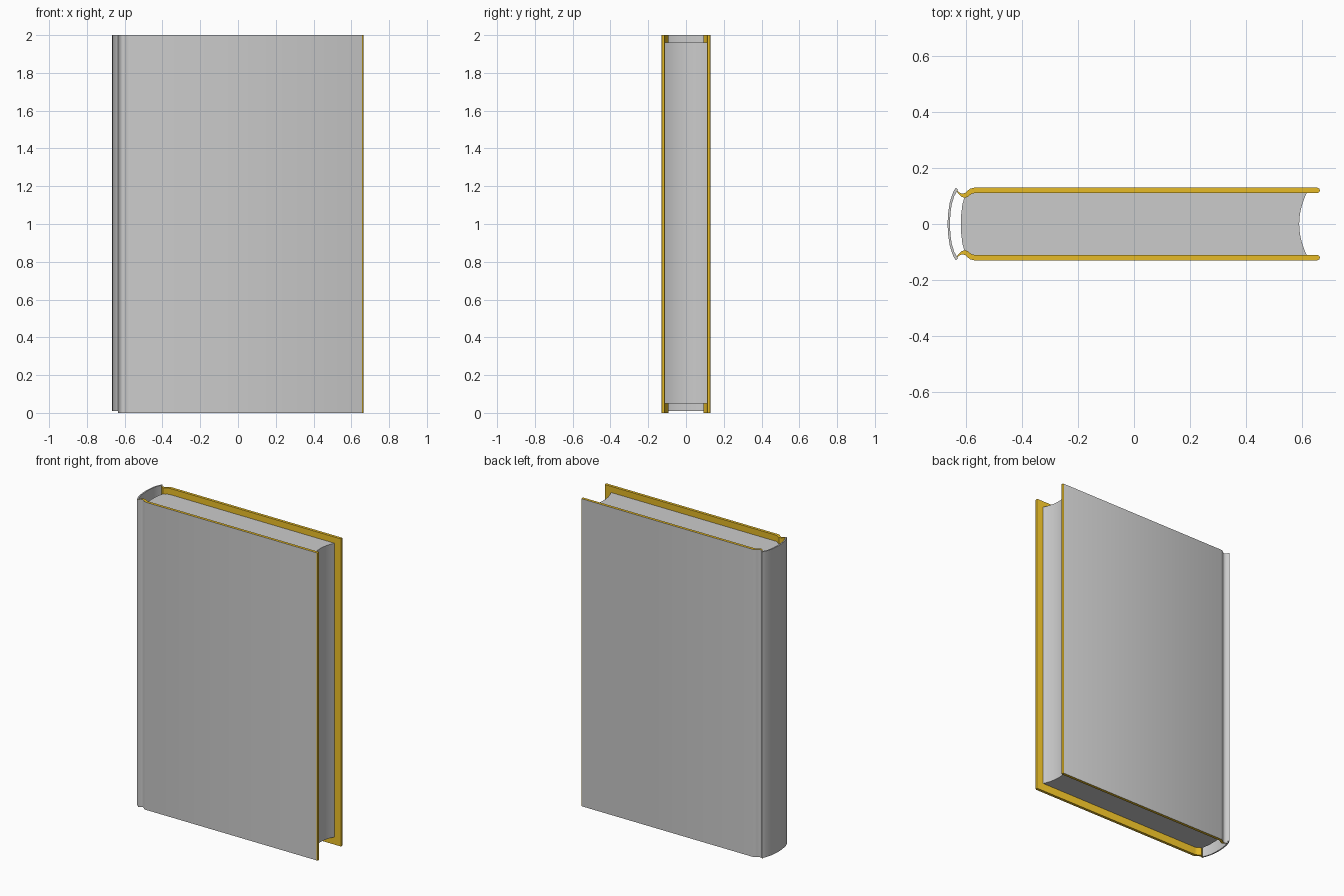
import bpy, bmesh, math

if "Cube" in bpy.data.objects:
    bpy.data.objects.remove(bpy.data.objects["Cube"])

cloth = bpy.data.materials.new("grey_cloth")
gold = bpy.data.materials.new("gold_lining")
gold.diffuse_color = (0.80, 0.50, 0.02, 1)
gold.use_nodes = True
gold.node_tree.nodes["Principled BSDF"].inputs["Base Color"].default_value = gold.diffuse_color


def extrude_profile(name, pts, z0, z1, outer_count=0, coloured=False):
    """Extrude a closed plan outline; the first outer_count side faces get grey cloth."""
    bm = bmesh.new()
    low = [bm.verts.new((x, y, z0)) for x, y in pts]
    high = [bm.verts.new((x, y, z1)) for x, y in pts]
    n = len(pts)
    bm.faces.new(low)
    bm.faces.new(high)
    for f in bm.faces:
        f.material_index = 1 if coloured else 0
    for i in range(n):
        j = (i + 1) % n
        f = bm.faces.new((low[i], low[j], high[j], high[i]))
        f.material_index = 1 if coloured and i >= outer_count else 0
    bmesh.ops.recalc_face_normals(bm, faces=bm.faces)
    me = bpy.data.meshes.new(name)
    bm.to_mesh(me)
    bm.free()
    if coloured:
        me.materials.append(cloth)
        me.materials.append(gold)
    ob = bpy.data.objects.new(name, me)
    bpy.context.collection.objects.link(ob)
    bpy.ops.object.select_all(action='DESELECT')
    ob.select_set(True)
    bpy.context.view_layer.objects.active = ob
    bpy.ops.object.shade_smooth_by_angle(angle=math.radians(40))
    return ob


def mirrored(half):
    """Half outline from +y end to y = 0, continued on the -y side."""
    return half + [(x, -y) for x, y in reversed(half[:-1])]


# Cover boards with the hinge groove beside the spine
outer = [(-0.634, 0.123), (-0.624, 0.113), (-0.613, 0.108), (-0.602, 0.111),
         (-0.594, 0.119), (-0.585, 0.126), (-0.572, 0.1295), (0.656, 0.1295)]
inner = [(0.662, 0.126), (0.664, 0.120), (0.662, 0.114), (0.656, 0.111),
         (-0.568, 0.111), (-0.582, 0.107), (-0.592, 0.098),
         (-0.604, 0.093), (-0.617, 0.098), (-0.629, 0.110)]
for name, s in (("front_cover", -1), ("back_cover", 1)):
    extrude_profile(name, [(x, s * y) for x, y in outer + inner], 0, 2,
                    len(outer) - 1, True)

# Hollow rounded spine
spine_out = mirrored([(-0.629, 0.123), (-0.636, 0.1295), (-0.643, 0.119), (-0.650, 0.104),
                      (-0.659, 0.073), (-0.664, 0.036), (-0.666, 0)])
spine_in = mirrored([(-0.632, 0.117), (-0.642, 0.100), (-0.651, 0.070),
                     (-0.656, 0.035), (-0.657, 0)])
extrude_profile("spine", spine_out + spine_in[::-1], 0.01, 2)

# Page block: rounded back, concave fore edge
back = mirrored([(-0.568, 0.1115), (-0.582, 0.1075), (-0.592, 0.0985), (-0.606, 0.094),
                 (-0.613, 0.070), (-0.617, 0.035), (-0.618, 0)])
fore = [(0.590 + 0.027 * (i / 6) ** 2, 0.1115 * i / 6) for i in range(-6, 7)]
extrude_profile("page_block", back + fore, 0.05, 1.96)
